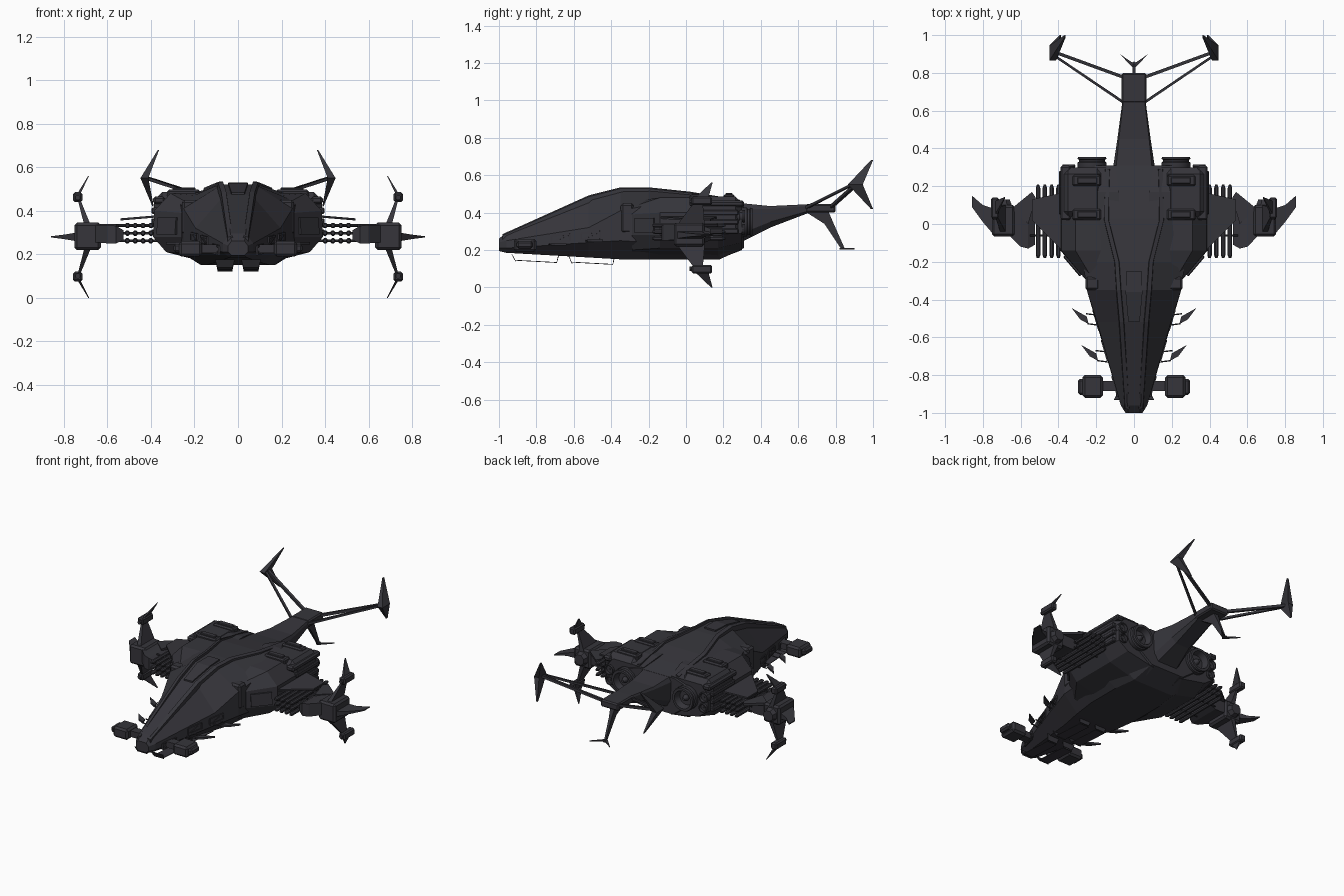
import bpy, bmesh, math
from mathutils import Vector

old_cube = bpy.data.objects.get("Cube")
if old_cube:
    bpy.data.objects.remove(old_cube, do_unlink=True)

gunmetal = bpy.data.materials.new("dark_gunmetal")
gunmetal.use_nodes = True
gunmetal.diffuse_color = (.037, .036, .044, 1)
gunmetal.node_tree.nodes["Principled BSDF"].inputs["Base Color"].default_value = gunmetal.diffuse_color


def loft(name, rings, mirror=True, bevel=0, smooth=False):
    """Skin a list of equal-length rings, cap the ends, mirror across x if wanted."""
    bm = bmesh.new()
    rows = [[bm.verts.new(p) for p in ring] for ring in rings]
    count = len(rows[0])
    for row, following in zip(rows, rows[1:]):
        for i in range(count):
            j = (i + 1) % count
            bm.faces.new((row[i], row[j], following[j], following[i]))
    bm.faces.new(rows[0])
    bm.faces.new(rows[-1])
    bmesh.ops.recalc_face_normals(bm, faces=bm.faces)
    mesh = bpy.data.meshes.new(name)
    bm.to_mesh(mesh)
    bm.free()
    mesh.materials.append(gunmetal)
    obj = bpy.data.objects.new(name, mesh)
    bpy.context.collection.objects.link(obj)
    if bevel:
        modifier = obj.modifiers.new("chamfer", 'BEVEL')
        modifier.width, modifier.segments = bevel, 1
    if mirror:
        obj.modifiers.new("mirror", 'MIRROR')
    if smooth:
        bpy.ops.object.select_all(action='DESELECT')
        obj.select_set(True)
        bpy.context.view_layer.objects.active = obj
        bpy.ops.object.shade_smooth_by_angle(angle=math.radians(35))
    return obj


def box(name, xs, ys, zs, mirror=True, bevel=0):
    rings = [[(xs[0], y, zs[0]), (xs[1], y, zs[0]), (xs[1], y, zs[1]), (xs[0], y, zs[1])] for y in ys]
    return loft(name, rings, mirror, bevel)


def plate(name, outline, thickness, mirror=True):
    """Extrude a 3D outline symmetrically along a thickness vector."""
    offset = Vector(thickness) / 2
    return loft(name, [[Vector(p) + s * offset for p in outline] for s in (-1, 1)], mirror)


def beam(name, path, sides=4, mirror=True, smooth=False):
    """Prism along a path of (point, radius) pairs; it may double back to make a hollow."""
    points = [Vector(p) for p, r in path]
    turn = (points[1] - points[0]).to_track_quat('Z', 'Y')
    rings = []
    for point, (_, radius) in zip(points, path):
        angles = [math.tau * (i + .5) / sides for i in range(sides)]
        rings.append([point + turn @ Vector((math.cos(a) * radius, math.sin(a) * radius, 0)) for a in angles])
    return loft(name, rings, mirror, smooth=smooth)


def hull(name, stations):
    """Symmetric body: each station is y and the right half of its outline, top to bottom."""
    rings = []
    for y, half in stations:
        rings.append([(x, y, z) for x, z in half] + [(-x, y, z) for x, z in reversed(half)])
    return loft(name, rings, mirror=False)


# Central fuselage from nose to rear bulkhead
hull("fuselage", [
    (-1, [(.03, .26), (.045, .24), (.045, .21), (.03, .195)]),
    (-.96, [(.035, .295), (.07, .25), (.07, .21), (.04, .185)]),
    (-.52, [(.06, .475), (.195, .32), (.2, .24), (.11, .16)]),
    (-.35, [(.075, .52), (.25, .41), (.25, .25), (.15, .15)]),
    (-.2, [(.09, .52), (.27, .44), (.27, .24), (.17, .15)]),
    (.03, [(.14, .5), (.28, .46), (.28, .22), (.17, .15)]),
    (.18, [(.14, .475), (.27, .45), (.25, .22), (.15, .15)]),
    (.31, [(.13, .45), (.22, .42), (.2, .27), (.12, .21)])])

# Tail boom and its end block
hull("tail_boom", [
    (.25, [(.1, .455), (.118, .42), (.11, .27), (.08, .22)]),
    (.45, [(.08, .435), (.088, .42), (.08, .35), (.05, .32)]),
    (.66, [(.055, .445), (.06, .435), (.06, .41), (.05, .4)])])
box("tail_block", (-.065, .065), (.64, .8), (.4, .447), mirror=False, bevel=.008)

# Broad shoulders carrying the engines
shoulder = [(.08, .485), (.31, .48), (.385, .4), (.39, .28), (.33, .21), (.1, .15)]
front = [(.08, .46), (.22, .43), (.26, .39), (.26, .28), (.22, .2), (.1, .15)]
rear = [(.1, .455), (.32, .455), (.37, .4), (.37, .29), (.3, .24), (.1, .2)]
loft("shoulder", [[(x, y, z) for x, z in outline] for y, outline in
                  ((-.29, front), (-.14, shoulder), (.17, shoulder), (.3, rear))])

# Raised ridges either side of the spine
ridge_path = [(.035, -.98, .275), (.065, -.52, .482), (.08, -.35, .525),
              (.09, -.2, .525), (.145, .02, .502), (.14, .29, .458)]
loft("spine_ridge", [[(x - .015, y, z - .02), (x + .015, y, z - .03),
                      (x + .012, y, z + .003), (x - .01, y, z + .01)] for x, y, z in ridge_path])
loft("canopy_panel", [[(-w, y, z - .03), (w, y, z - .03), (w, y, z), (-w, y, z)]
                      for w, y, z in ((.03, -.52, .484), (.045, -.36, .527), (.04, -.25, .53))], mirror=False)
box("cheek_block", (.18, .258), (-.35, -.28), (.29, .45), bevel=.012)
plate("cheek_vent", [(.28, -.265, .29), (.365, -.165, .29), (.36, -.165, .37), (.275, -.265, .37)],
      (.02, -.02, 0))

# Engine cowls with roof hatches
box("engine_cowl", (.16, .385), (.03, .3), (.27, .485), bevel=.035)
for y in (.05, .23):
    box("roof_hatch", (.175, .325), (y - .03, y + .03), (.46, .497), bevel=.008)
    box("hatch_lid", (.195, .3), (y - .018, y + .018), (.47, .506), bevel=.004)
box("cowl_rib", (.335, .39), (.02, .31), (.43, .465), bevel=.01)
for z in (.3, .35, .4):
    box("side_grille", (.37, .398), (.05, .28), (z - .014, z + .014), bevel=.005)


# Main and small exhaust nozzles, hollow at the back
def nozzle(name, x, z, start, end, radius):
    profile = [(start, .85), (start + .025, 1), (end - .03, 1), (end - .025, .9), (end - .015, .9),
               (end - .01, 1), (end, .95), (end, .75), (end - .04, .6), (end - .04, .25), (end - .01, .1)]
    beam(name, [((x, y, z), radius * r) for y, r in profile], sides=20, smooth=True)


nozzle("main_nozzle", .222, .35, .26, .355, .078)
nozzle("small_nozzle", .345, .38, .26, .315, .035)
nozzle("lower_nozzle", .34, .31, .26, .315, .03)

# Missile racks slung between hull and wing pods, held by thin cross rods
for row in range(3):
    z = .262 + .035 * row
    for column in range(4):
        x = .4 + .036 * column
        beam("missile", [((x, -.18, z), .007), ((x, -.165, z), .013), ((x, .19, z), .013), ((x, .21, z), .006)],
             sides=8)
    for y in (-.06, .1):
        beam("rack_rod", [((.36, y, z), .006), ((.55, y, z), .006)], sides=6)
plate("wing_plate", [(.36, -.16, .375), (.54, .02, .36), (.54, .13, .36), (.36, .17, .375)], (0, 0, .01))

# Wing pods
loft("inner_pod", [[(x, a, low), (x, b, low), (x, b, high), (x, a, high)] for x, a, b, low, high in
                   ((.525, -.11, .09, .265, .31), (.56, -.13, .09, .25, .33), (.6, -.12, .09, .25, .335),
                    (.66, -.06, .09, .255, .335))])
box("outer_pod", (.63, .752), (-.065, .1), (.22, .345), bevel=.012)
beam("pod_exhaust", [((.69, .09, .283), .05), ((.69, .13, .283), .035)], sides=8)
loft("wing_tip", [[(x, a, .28 - t), (x, b, .28 - t), (x, b, .28 + t), (x, a, .28 + t)] for x, a, b, t in
                  ((.74, -.06, .08, .02), (.8, .01, .1, .01), (.858, .09, .15, .003))])
plate("pod_fin", [(.56, .0, .332), (.52, .14, .332), (.54, .17, .332), (.65, .08, .332)], (0, 0, .015))

# Guns above and below each pod, reflected about the pod centre
for side, label in ((1, "upper"), (-1, "lower")):
    def height(offset):
        return .28 + side * offset

    def blade(name, stations):
        loft(name, [[(x - t, a, height(h)), (x + t, a, height(h)), (x + t, b, height(h)), (x - t, b, height(h))]
                    for x, a, b, h, t in stations])

    blade(label + "_strut", ((.69, -.05, .1, .05, .015), (.73, .04, .09, .17, .006)))
    blade(label + "_spike", ((.73, .05, .12, .2, .007), (.686, .134, .142, .28, .002)))
    box(label + "_gun", (.715, .757), (.03, .14), sorted((height(.16), height(.205))), bevel=.008)
    beam(label + "_muzzle", [((.736, .05, height(.18)), .015), ((.736, .02, height(.18)), .012)], sides=8)

# Nose cannons on short arms
box("cannon_body", (.165, .272), (-.92, -.8), (.19, .26), bevel=.012)
box("cannon_arm", (.06, .18), (-.885, -.83), (.205, .245))
box("cannon_cap", (.26, .296), (-.905, -.82), (.208, .248), bevel=.01)

# Side fins with thin hoops along the nose
for y, x, z in ((-.53, .2, .25), (-.725, .15, .23)):
    plate("nose_fin", [(x + .04, y, z), (x + .085, y + .025, z), (x + .13, y + .085, z), (x + .05, y + .04, z)],
          (0, 0, .012))
    for dy, reach in ((-.008, .045), (.045, .055)):
        beam("fin_hoop", [((x - .03, y + dy, z), .004), ((x + reach, y + dy + .01, z), .004)], sides=6)


# Framed windows lying along the sloping nose sides
def on_side(y, z):
    return (.095 + .284 * (y + .88), y, z)


for y, z in ((-.86, .222), (-.67, .262), (-.51, .276)):
    corners = [on_side(y + dy, z + dz) for dy, dz in ((-.05, -.022), (.05, -.014), (.05, .022), (-.05, .014))]
    for start, end in zip(corners, corners[1:] + corners[:1]):
        beam("window_frame", [(start, .007), (end, .007)])
    beam("window_bar", [(corners[0], .005), (corners[2], .005)])

# Open skids under the nose
for y, z in ((-.93, .145), (-.63, .135)):
    plate("skid_base", [(.025, y + .02, z), (.095, y + .02, z), (.095, y + .24, z - .012), (.025, y + .24, z - .012)],
          (0, 0, .004))
    for start, end in ((y, y + .02), (y + .25, y + .24)):
        plate("skid_end", [(.015, start, .175), (.105, start, .175), (.095, end, z - .006), (.025, end, z - .006)],
              (0, .004, 0))

# Tail outriggers with swept chevron blades
beam("front_outrigger", [((.05, .64, .425), .01), ((.42, .89, .55), .009)])
beam("rear_outrigger", [((.05, .775, .43), .012), ((.42, .91, .55), .012)])
for tip, inset in ((.68, .365), (.42, .39)):
    loft("chevron_blade", [[(x - t, a, z), (x + t, a, z), (x + t, b, z), (x - t, b, z)] for x, a, b, z, t in
                           ((.43, .866, .945, .55, .018), (inset, .988, 1, tip, .003))])

# Lower tail fin with forked foot
loft("lower_fin", [[(-t, a, z), (t, a, z), (t, b, z), (-t, b, z)] for a, b, z, t in
                   ((.63, .76, .41, .018), (.74, .79, .34, .01), (.83, .85, .205, .005))], mirror=False)
plate("fin_foot", [(0, .82, .207), (.075, .9, .207), (.01, .855, .207), (0, .86, .207)], (0, 0, .008))
